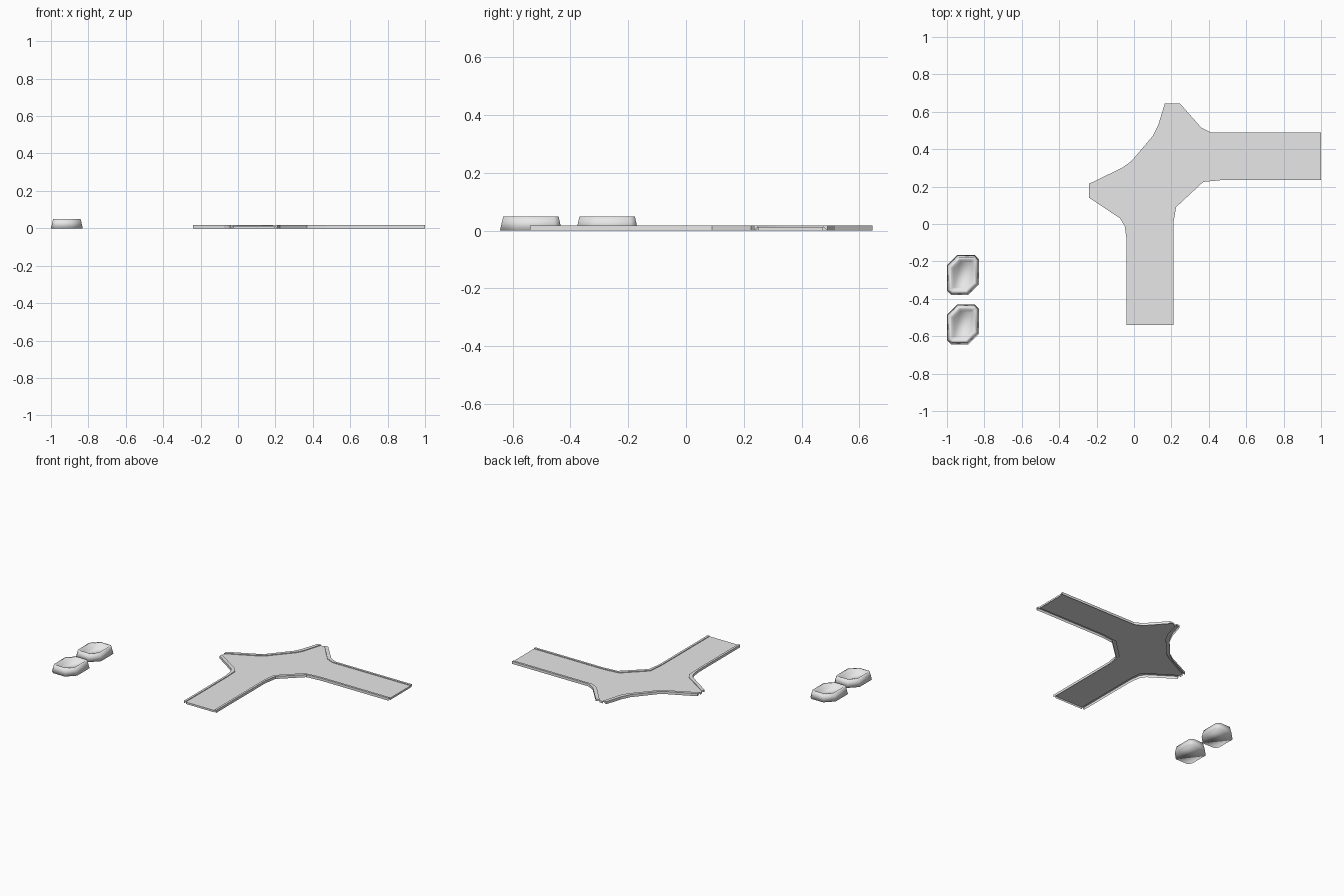
import bpy
import bmesh

ROAD_Z = 0.013
CURB_Z = 0.018

default = bpy.data.objects.get("Cube")
if default:
    bpy.data.objects.remove(default, do_unlink=True)

grey = bpy.data.materials.new("plain grey")
grey.use_nodes = True
grey.diffuse_color = (0.8, 0.8, 0.8, 1)
grey.node_tree.nodes["Principled BSDF"].inputs["Base Color"].default_value = (0.8, 0.8, 0.8, 1)


def finish(name, bm, smooth=False):
    """Turn a bmesh into a named object with the grey material."""
    mesh = bpy.data.meshes.new(name)
    bm.to_mesh(mesh)
    bm.free()
    mesh.materials.append(grey)
    for poly in mesh.polygons:
        poly.use_smooth = smooth
    obj = bpy.data.objects.new(name, mesh)
    bpy.context.collection.objects.link(obj)
    return obj


def ring(bm, points, z):
    return [bm.verts.new((x, y, z)) for x, y in points]


def bridge(bm, a, b, closed=False):
    """Join two rows of vertices with quads."""
    count = len(a)
    for i in range(count if closed else count - 1):
        j = (i + 1) % count
        bm.faces.new((a[i], a[j], b[j], b[i]))


# Curbs run counterclockwise around the junction: (outer edge, inner edge)
curbs = {
    "curb_south_east": (
        [(.21, -.54), (.21, 0), (.225, .09), (.37, .225), (.47, .235), (1, .235)],
        [(.195, -.54), (.195, 0), (.205, .1), (.35, .238), (.46, .25), (1, .25)]),
    "curb_north_east": (
        [(1, .49), (.41, .49), (.36, .515), (.245, .645)],
        [(1, .475), (.395, .475), (.34, .5), (.215, .645)]),
    "curb_north_west": (
        [(.165, .645), (.13, .53), (.1, .47), (-.015, .335), (-.065, .3), (-.24, .215)],
        [(.19, .645), (.15, .51), (.125, .465), (-.005, .315), (-.05, .285), (-.24, .19)]),
    "curb_south_west": (
        [(-.24, .14), (-.075, .03), (-.05, -.01), (-.04, -.08), (-.04, -.54)],
        [(-.24, .165), (-.05, .04), (-.03, .01), (-.025, -.08), (-.025, -.54)]),
}

# Raised curb strips, open underneath
for name, (outer, inner) in curbs.items():
    bm = bmesh.new()
    rows = [ring(bm, outer, 0), ring(bm, outer, CURB_Z),
            ring(bm, inner, CURB_Z), ring(bm, inner, ROAD_Z)]
    for low, high in zip(rows, rows[1:]):
        bridge(bm, low, high)
    bm.faces.new([row[0] for row in rows])
    bm.faces.new([row[-1] for row in reversed(rows)])
    finish(name, bm)

# Road surface between the curbs, with a low wall closing each arm
bm = bmesh.new()
edges = [inner for outer, inner in curbs.values()]
bm.faces.new(ring(bm, [p for edge in edges for p in edge], ROAD_Z))
for this, following in zip(edges, edges[1:] + edges[:1]):
    gap = (this[-1], following[0])
    bridge(bm, ring(bm, gap, 0), ring(bm, gap, ROAD_Z))
bmesh.ops.triangulate(bm, faces=[f for f in bm.faces if len(f.verts) > 4])
finish("road_surface", bm)


def tray_outline(cx, cy, inset):
    """Rectangle with two wide and two narrow cut corners."""
    w, d = 0.085 - inset, 0.107 - inset
    wide, narrow = 0.056 - inset * 0.5, 0.022 - inset * 0.5
    return [(cx - w + narrow, cy - d), (cx + w - wide, cy - d),
            (cx + w, cy - d + wide), (cx + w, cy + d - narrow),
            (cx + w - narrow, cy + d), (cx - w + wide, cy + d),
            (cx - w, cy + d - wide), (cx - w, cy - d + narrow)]


# Hollow trays: base, outer lip, inner lip, sunken floor
for name, cy in (("front_tray", -0.537), ("back_tray", -0.273)):
    bm = bmesh.new()
    rings = [ring(bm, tray_outline(-0.915, cy, inset), z)
             for inset, z in ((0, 0), (0.011, 0.049), (0.025, 0.049), (0.036, 0.02))]
    for low, high in zip(rings, rings[1:]):
        bridge(bm, low, high, closed=True)
    bm.faces.new(rings[-1])
    bm.faces.new(rings[0][::-1])
    finish(name, bm, smooth=True)
